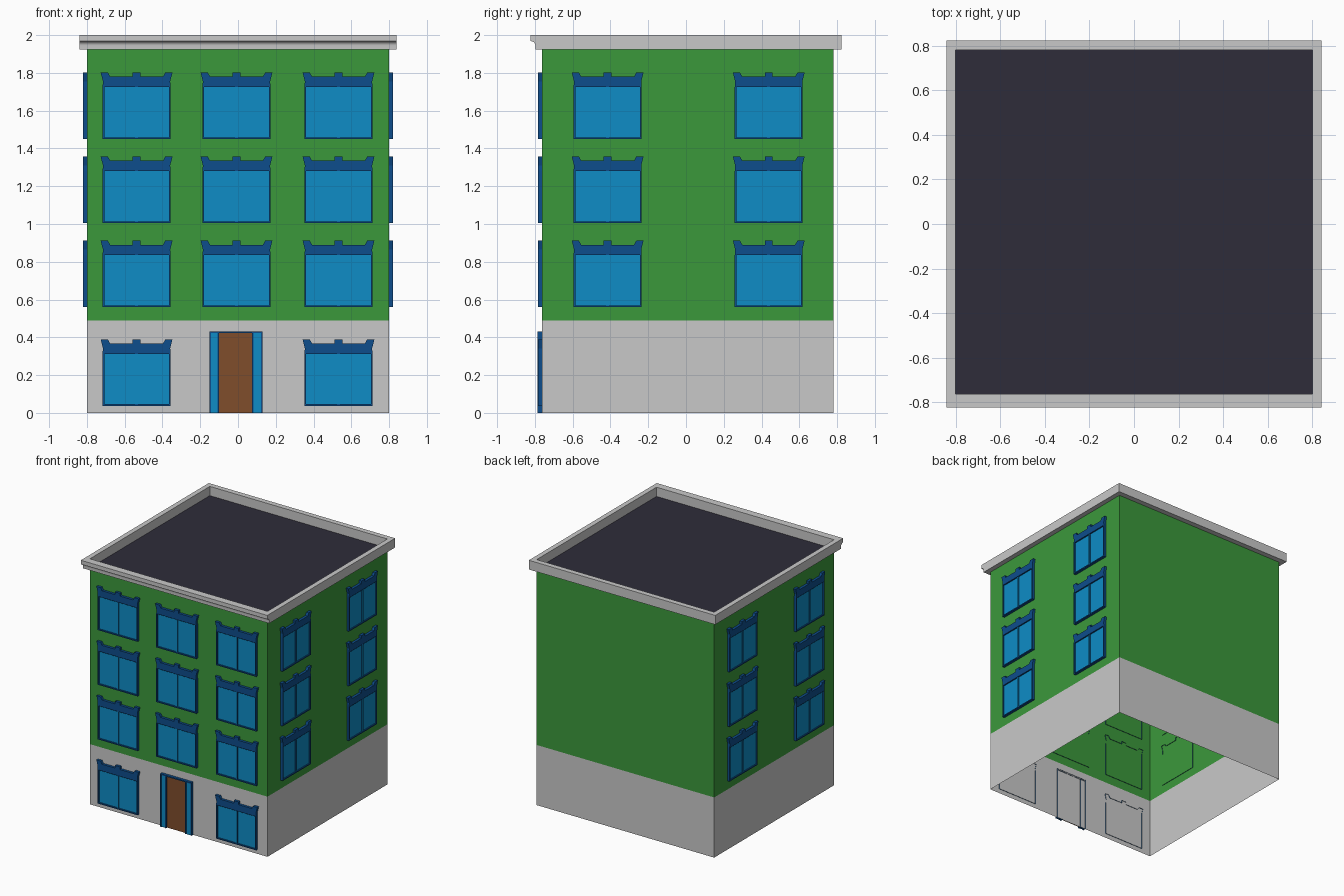
import bpy, bmesh, math
from mathutils import Vector

if "Cube" in bpy.data.objects:
    bpy.data.objects.remove(bpy.data.objects["Cube"])

def mat(name, r, g, b):
    m = bpy.data.materials.new(name)
    lin = [((c / 255 + 0.055) / 1.055) ** 2.4 if c > 10 else c / 255 / 12.92 for c in (r, g, b)]
    m.diffuse_color = (*lin, 1)
    m.use_nodes = True
    m.node_tree.nodes["Principled BSDF"].inputs["Base Color"].default_value = m.diffuse_color
    return m

GREY = mat("stone grey", 201, 201, 201)
GREEN = mat("wall green", 59, 152, 59)
ROOF = mat("roof dark", 46, 44, 58)
DARK = mat("trim dark blue", 13, 77, 140)
GLASS = mat("glass blue", 14, 140, 198)
BROWN = mat("door brown", 128, 77, 43)

X, Y0, Y1, TOP, BAND = 0.8, -0.763, 0.78, 1.925, 0.49

def new_mesh(name, bm, mats):
    me = bpy.data.meshes.new(name)
    bm.to_mesh(me)
    bm.free()
    for m in mats:
        me.materials.append(m)
    return me

def add(name, me, loc=(0, 0, 0), rot=0):
    ob = bpy.data.objects.new(name, me)
    ob.location = loc
    ob.rotation_euler.z = rot
    bpy.context.collection.objects.link(ob)
    return ob

def prism(bm, pts, d0, d1, axes, front=0, side=0, cap=True, back=False):
    """Extrude a counter-clockwise outline; axes = (u, v, out) directions."""
    u, v, n = (Vector(a) for a in axes)
    a, b = ([bm.verts.new(u * p + v * q + n * d) for p, q in pts] for d in (d0, d1))
    k = len(pts)
    for i in range(k):
        j = (i + 1) % k
        bm.faces.new((a[i], a[j], b[j], b[i])).material_index = side
    if cap:
        bm.faces.new(b).material_index = front
    if back:
        bm.faces.new(a[::-1]).material_index = front

def rect(x0, x1, z0, z1):
    return [(x0, z0), (x1, z0), (x1, z1), (x0, z1)]

FRONT = ((1, 0, 0), (0, 0, 1), (0, -1, 0))
UP = ((1, 0, 0), (0, 1, 0), (0, 0, 1))
ALONG = ((0, 1, 0), (0, 0, 1), (1, 0, 0))

# walls: open shell, grey ground floor and green upper floors
bm = bmesh.new()
plan = rect(-X, X, Y0, Y1)
prism(bm, plan, 0, BAND, UP, side=0, cap=False)
prism(bm, plan, BAND, TOP, UP, side=1, cap=False)
bmesh.ops.remove_doubles(bm, verts=bm.verts, dist=1e-5)
add("walls", new_mesh("walls", bm, [GREY, GREEN]))

# flat roof
bm = bmesh.new()
bm.faces.new([bm.verts.new((x, y, TOP)) for x, y in plan])
add("roof", new_mesh("roof", bm, [ROOF]))

# plain parapet around the sides and back
bm = bmesh.new()
E, B = 0.84, 0.823
prism(bm, [(-E, Y0), (-X, Y0), (-X, Y1), (X, Y1), (X, Y0), (E, Y0), (E, B), (-E, B)],
      TOP, 2.0, UP, back=True)
add("parapet", new_mesh("parapet", bm, [GREY]))

# moulded front cornice with a curved underside
bm = bmesh.new()
cove = [(-0.823 + 0.026 * math.sin(t), 1.945 + 0.023 * math.cos(t))
        for t in (math.pi / 2 * i / 6 for i in range(7))]
prism(bm, [(Y0, TOP), (Y0, 2.0), (-B, 2.0)] + cove + [(-0.797, TOP)],
      -E, E, ALONG, back=True)
bmesh.ops.recalc_face_normals(bm, faces=bm.faces)
cornice = add("front_cornice", new_mesh("front_cornice", bm, [GREY]))
bpy.context.view_layer.objects.active = cornice
cornice.select_set(True)
bpy.ops.object.shade_smooth_by_angle(angle=math.radians(30))
cornice.select_set(False)

# window: outline rim, crown lintel, frame bars and glass
D = 0.021
half = [(0.18, 0.0), (0.18, 0.275), (0.178, 0.305), (0.19, 0.352), (0.152, 0.352),
        (0.14, 0.33), (0.021, 0.33), (0.021, 0.352)]
mirror = lambda pts: [(-x, z) for x, z in reversed(pts)]
bm = bmesh.new()
prism(bm, half + mirror(half), -0.004, D, FRONT, cap=False)
crown = half[1:]
u, v, n = (Vector(a) for a in FRONT)
bm.faces.new([bm.verts.new(u * p + v * q + n * D) for p, q in crown + mirror(crown)])
bm.faces.new([bm.verts.new((x, -0.011, z)) for x, z in rect(-0.18, 0.18, 0, 0.276)]).material_index = 1
prism(bm, rect(-0.171, 0.171, 0.274, 0.276), 0.011, D, FRONT, cap=False)
for s in (-1, 1):
    x0, x1 = sorted((s * 0.171, s * 0.18))
    prism(bm, rect(x0, x1, 0, 0.275), 0.011, D, FRONT)
prism(bm, rect(-0.171, 0.171, 0, 0.009), 0.011, D, FRONT)
prism(bm, rect(-0.008, 0.008, 0.009, 0.275), 0.011, 0.018, FRONT, front=1)
window = new_mesh("window", bm, [DARK, GLASS])

levels = [0.037, 0.56, 1.005, 1.45]
for f, z in enumerate(levels):
    for i, x in enumerate((-0.537, -0.008, 0.532)):
        if f or i != 1:
            add(f"front_window_{f}_{i}", window, (x, Y0, z))
    if f:
        for i, (yr, yl) in enumerate(((-0.415, -0.43), (0.438, 0.43))):
            add(f"right_window_{f}_{i}", window, (X, yr, z), math.pi / 2)
            add(f"left_window_{f}_{i}", window, (-X, yl, z), -math.pi / 2)

# door surround: two pilasters and a thin head
bm = bmesh.new()
for x0, x1 in ((-0.151, -0.1), (0.073, 0.13)):
    prism(bm, rect(x0, x1, 0, 0.425), -0.003, 0.018, FRONT, front=1)
    prism(bm, rect(x0, x0 + 0.008, 0, 0.425), 0.0, 0.023, FRONT)
    prism(bm, rect(x1 - 0.008, x1, 0, 0.425), 0.0, 0.023, FRONT)
prism(bm, rect(-0.151, 0.13, 0.422, 0.432), -0.003, 0.023, FRONT)
add("door_surround", new_mesh("door_surround", bm, [DARK, GLASS]), (0, Y0, 0))

# door leaf with a raised transom panel
bm = bmesh.new()
prism(bm, rect(-0.1, 0.073, 0, 0.422), 0.0, 0.006, FRONT)
prism(bm, rect(-0.1, 0.073, 0.355, 0.422), 0.006, 0.011, FRONT)
add("door", new_mesh("door", bm, [BROWN]), (0, Y0, 0))
